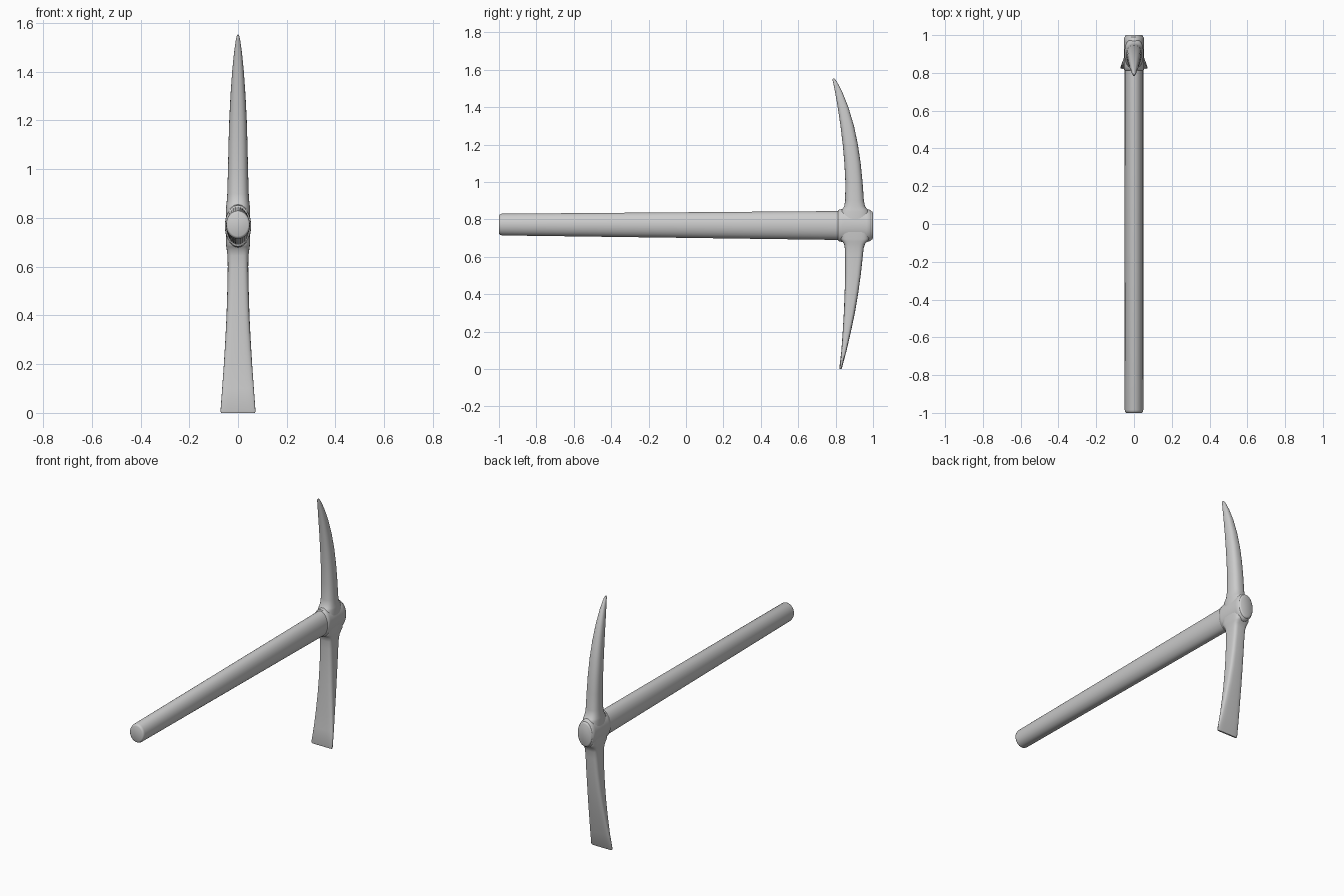
import bpy, bmesh, math

cube = bpy.data.objects.get("Cube")
if cube:
    bpy.data.objects.remove(cube)

grey = bpy.data.materials.new("plain grey")
grey.use_nodes = True
colour = (0.6, 0.6, 0.6, 1)
grey.diffuse_color = colour
grey.node_tree.nodes["Principled BSDF"].inputs["Base Color"].default_value = colour


def squircle(a, b, power, sides=32):
    """Outline points of a rounded box (power 2 is an ellipse)."""
    points = []
    for i in range(sides):
        t = 2 * math.pi * i / sides
        c, s = math.cos(t), math.sin(t)
        points.append((a * math.copysign(abs(c) ** (2 / power), c),
                       b * math.copysign(abs(s) ** (2 / power), s)))
    return points


def loft(name, rings, angle):
    """Skin a list of rings and close both ends."""
    bm = bmesh.new()
    loops = [[bm.verts.new(p) for p in ring] for ring in rings]
    count = len(loops[0])
    for low, high in zip(loops, loops[1:]):
        for i in range(count):
            j = (i + 1) % count
            bm.faces.new((low[i], low[j], high[j], high[i]))
    bm.faces.new(loops[0])
    bm.faces.new(loops[-1])
    bmesh.ops.recalc_face_normals(bm, faces=bm.faces)
    mesh = bpy.data.meshes.new(name)
    bm.to_mesh(mesh)
    bm.free()
    mesh.materials.append(grey)
    obj = bpy.data.objects.new(name, mesh)
    bpy.context.collection.objects.link(obj)
    bpy.ops.object.select_all(action='DESELECT')
    obj.select_set(True)
    bpy.context.view_layer.objects.active = obj
    bpy.ops.object.shade_smooth_by_angle(angle=math.radians(angle))
    return obj


def along_y(name, stations, angle=50):
    """Oval body running along y: (y, centre z, half width, half height)."""
    loft(name, [[(x, y, cz + z) for x, z in squircle(w, h, 2)]
                for y, cz, w, h in stations], angle)


def along_z(name, stations, power, angle=50):
    """Blade running along z: (z, front y, back y, half width)."""
    loft(name, [[(x, (front + back) / 2 + y, z)
                 for x, y in squircle(w, (back - front) / 2, power)]
                for z, front, back, w in stations], angle)


# Tapered oval handle with rounded ends
along_y("handle", [
    (-1.0, 0.772, 0.041, 0.047), (-0.996, 0.772, 0.047, 0.054),
    (-0.985, 0.772, 0.049, 0.058), (0.8, 0.767, 0.049, 0.077),
    (0.985, 0.767, 0.050, 0.078), (0.996, 0.767, 0.048, 0.075),
    (1.0, 0.767, 0.042, 0.068)])

# Collar around the handle
along_y("head_collar", [
    (0.812, 0.767, 0.049, 0.076), (0.816, 0.767, 0.053, 0.084),
    (0.835, 0.767, 0.054, 0.088), (0.9, 0.767, 0.054, 0.09),
    (0.965, 0.767, 0.054, 0.088), (0.986, 0.767, 0.053, 0.083),
    (0.99, 0.767, 0.049, 0.077)])

# Pointed pick, flaring into the collar
along_z("pick_spike", [
    (0.77, 0.825, 0.98, 0.05), (0.84, 0.825, 0.98, 0.05),
    (0.853, 0.835, 0.97, 0.048), (0.87, 0.846, 0.957, 0.046),
    (0.9, 0.851, 0.951, 0.044), (1.0, 0.852, 0.944, 0.041),
    (1.1, 0.847, 0.934, 0.039), (1.2, 0.838, 0.919, 0.036),
    (1.3, 0.826, 0.898, 0.031), (1.4, 0.811, 0.868, 0.024),
    (1.48, 0.797, 0.836, 0.016), (1.53, 0.787, 0.81, 0.009),
    (1.545, 0.783, 0.8, 0.006), (1.552, 0.785, 0.793, 0.002)], 2.5)

# Broad flat blade, widening towards its edge
along_z("flat_blade", [
    (0.0, 0.822, 0.831, 0.069), (0.006, 0.82, 0.834, 0.072),
    (0.1, 0.831, 0.859, 0.065), (0.2, 0.838, 0.882, 0.058),
    (0.3, 0.844, 0.903, 0.052), (0.4, 0.848, 0.92, 0.047),
    (0.5, 0.851, 0.934, 0.044), (0.6, 0.851, 0.945, 0.042),
    (0.645, 0.849, 0.95, 0.043), (0.668, 0.845, 0.957, 0.046),
    (0.682, 0.835, 0.97, 0.048), (0.695, 0.825, 0.98, 0.05),
    (0.77, 0.825, 0.98, 0.05)], 4)
